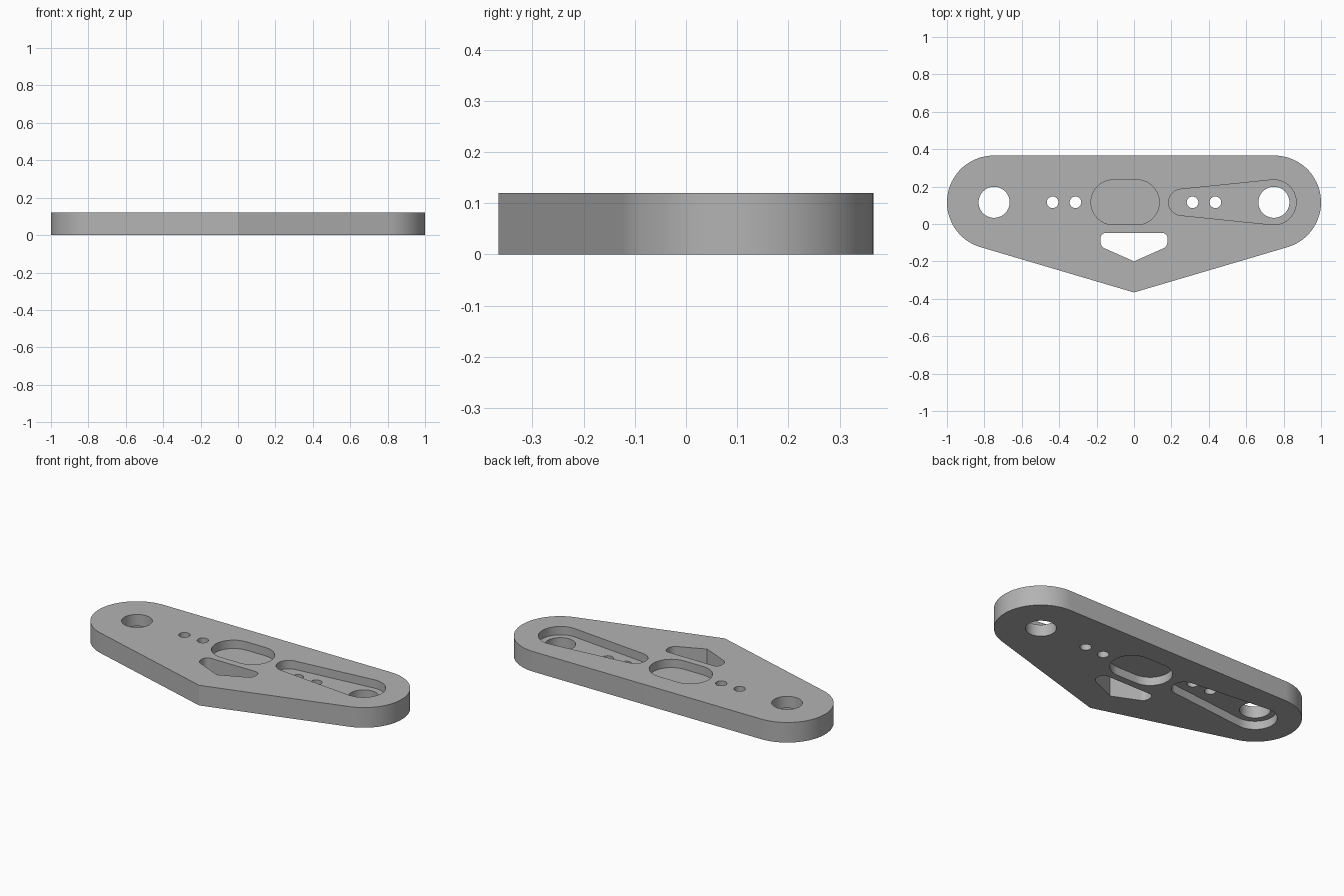
import bpy
import bmesh
import math
from mathutils import Vector
from mathutils.geometry import convex_hull_2d

HEIGHT = 0.12      # plate thickness
POCKET = 0.05      # pocket depth
AXIS = 0.116       # y of the hole line

cube = bpy.data.objects.get("Cube")
if cube:
    bpy.data.objects.remove(cube, do_unlink=True)

grey = bpy.data.materials.new("satin_grey")
grey.use_nodes = True
colour = (0.45, 0.45, 0.45, 1)
grey.diffuse_color = colour
grey.node_tree.nodes["Principled BSDF"].inputs["Base Color"].default_value = colour


def circle(x, y, r, n=64):
    return [Vector((x + r * math.cos(math.tau * i / n),
                    y + r * math.sin(math.tau * i / n))) for i in range(n)]


def prism(name, points, z0, z1):
    """Extrude the convex outline around the points from z0 to z1."""
    outline = [points[i] for i in convex_hull_2d(points)]
    bm = bmesh.new()
    face = bm.faces.new([bm.verts.new((p.x, p.y, z0)) for p in outline])
    top = bmesh.ops.extrude_face_region(bm, geom=[face])["geom"]
    bmesh.ops.translate(bm, vec=(0, 0, z1 - z0),
                        verts=[v for v in top if isinstance(v, bmesh.types.BMVert)])
    bmesh.ops.recalc_face_normals(bm, faces=bm.faces)
    mesh = bpy.data.meshes.new(name)
    bm.to_mesh(mesh)
    bm.free()
    mesh.materials.append(grey)
    obj = bpy.data.objects.new(name, mesh)
    bpy.context.collection.objects.link(obj)
    return obj


# Plate body: two round ends and a shallow point at the front
plate = prism("link_plate",
              circle(-0.75, AXIS, 0.25, 96) + circle(0.75, AXIS, 0.25, 96)
              + [Vector((0, -0.366))], 0, HEIGHT)
cutters = []

# Pockets: the underside repeats the top pattern mirrored in x
for side, z0, z1 in ((1, HEIGHT - POCKET, HEIGHT + 0.1), (-1, -0.1, POCKET)):
    cutters.append(prism("oval_pocket_cutter",
                         circle(side * -0.11, AXIS, 0.12)
                         + circle(side * 0.015, AXIS, 0.12), z0, z1))
    cutters.append(prism("tapered_pocket_cutter",
                         circle(side * 0.255, AXIS, 0.07)
                         + circle(side * 0.747, AXIS, 0.12), z0, z1))

# Through holes: one bearing hole and two pin holes per side
for side in (-1, 1):
    for x, r in ((0.748, 0.083), (0.435, 0.031), (0.313, 0.031)):
        cutters.append(prism("hole_cutter", circle(side * x, AXIS, r), -0.2, 0.3))

# Pointed window near the front
window = [Vector((0, -0.2))]
for side in (-1, 1):
    window += circle(side * 0.147, -0.08, 0.033)
    window += circle(side * 0.137, -0.092, 0.043)
cutters.append(prism("window_cutter", window, -0.2, 0.3))

# Cut everything, then bake the result
for cutter in cutters:
    mod = plate.modifiers.new(cutter.name, 'BOOLEAN')
    mod.operation = 'DIFFERENCE'
    mod.solver = 'EXACT'
    mod.object = cutter
bpy.context.view_layer.update()
depsgraph = bpy.context.evaluated_depsgraph_get()
baked = bpy.data.meshes.new_from_object(plate.evaluated_get(depsgraph))
plate.modifiers.clear()
plate.data = baked
for cutter in cutters:
    bpy.data.objects.remove(cutter, do_unlink=True)

# Smooth round walls, sharp rims
bpy.ops.object.select_all(action='DESELECT')
plate.select_set(True)
bpy.context.view_layer.objects.active = plate
bpy.ops.object.shade_smooth_by_angle(angle=math.radians(20))
